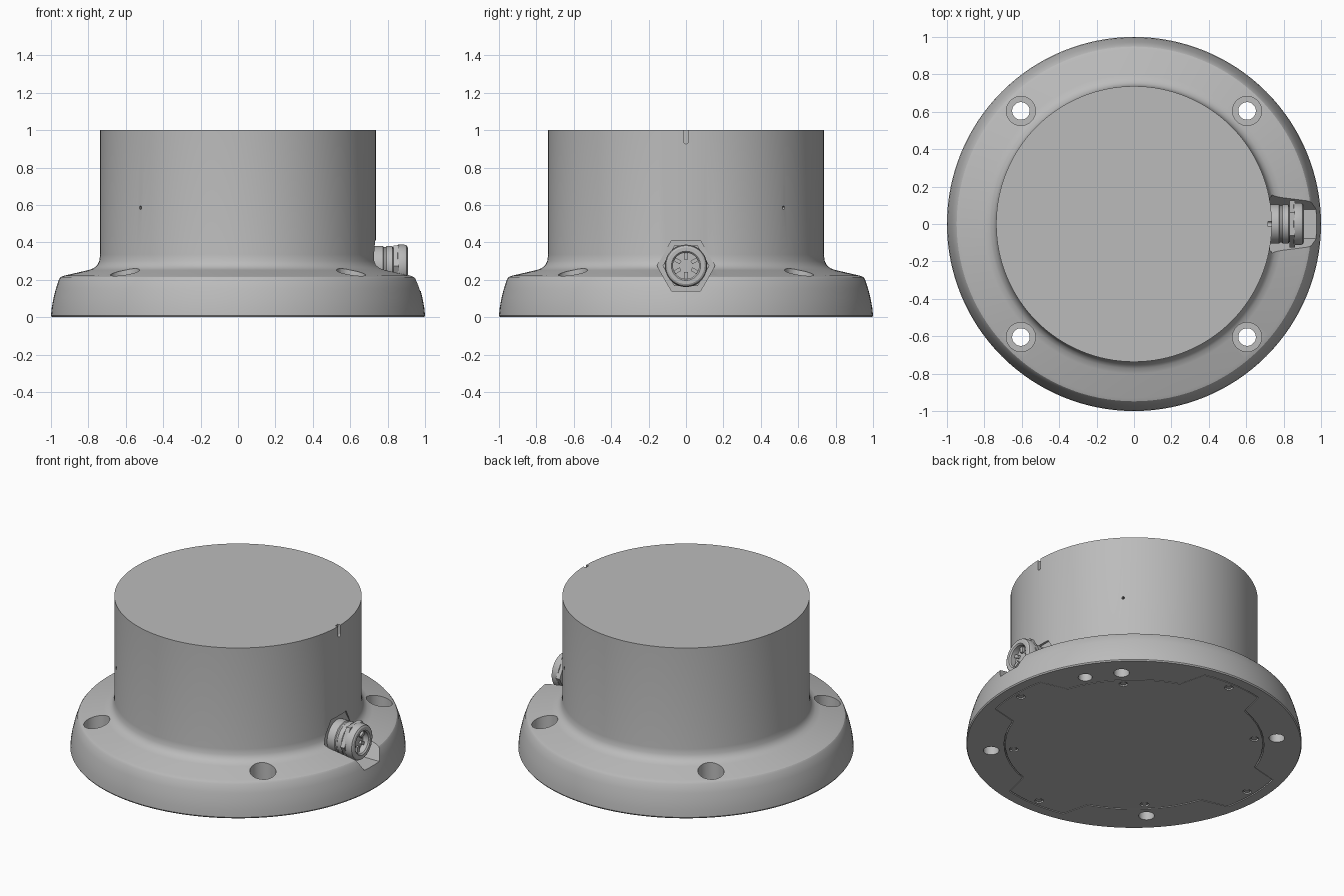
import bpy, bmesh
from math import sin, cos, pi, radians
from mathutils import Matrix, Vector

cube = bpy.data.objects.get("Cube")
if cube:
    bpy.data.objects.remove(cube)

grey = bpy.data.materials.new("satin grey")
grey.use_nodes = True
colour = (0.5, 0.5, 0.5, 1)
grey.diffuse_color = colour
grey.node_tree.nodes["Principled BSDF"].inputs["Base Color"].default_value = colour

ALONG_X = Matrix.Rotation(pi / 2, 4, "Y")


def finish(name, bm, matrix=Matrix()):
    bmesh.ops.transform(bm, matrix=matrix, verts=bm.verts)
    bmesh.ops.recalc_face_normals(bm, faces=bm.faces)
    mesh = bpy.data.meshes.new(name)
    bm.to_mesh(mesh)
    bm.free()
    mesh.materials.append(grey)
    obj = bpy.data.objects.new(name, mesh)
    bpy.context.collection.objects.link(obj)
    return obj


def lathe(name, profile, sides=48, matrix=Matrix()):
    """Closed solid of revolution about z from (radius, height) points."""
    bm = bmesh.new()
    rings = []
    for r, z in profile:
        n = 1 if r == 0 else sides
        rings.append([bm.verts.new((r * cos(2 * pi * i / sides), r * sin(2 * pi * i / sides), z))
                      for i in range(n)])
    for a, b in zip(rings, rings[1:]):
        for i in range(sides):
            j = (i + 1) % sides
            corners = [a[i % len(a)], a[j % len(a)], b[j % len(b)], b[i % len(b)]]
            bm.faces.new(list(dict.fromkeys(corners)))
    for v in [v for v in bm.verts if v.co.xy.length < 1e-6]:
        bmesh.ops.dissolve_verts(bm, verts=[v])   # flat caps as single faces
    return finish(name, bm, matrix)


def rod(name, r, z0, z1, sides=32, matrix=Matrix()):
    return lathe(name, [(0, z0), (r, z0), (r, z1), (0, z1)], sides, matrix)


def prism(name, outline, z0, z1):
    bm = bmesh.new()
    face = bm.faces.new([bm.verts.new((x, y, z0)) for x, y in outline])
    out = bmesh.ops.extrude_face_region(bm, geom=[face])["geom"]
    bmesh.ops.translate(bm, vec=(0, 0, z1 - z0),
                        verts=[v for v in out if isinstance(v, bmesh.types.BMVert)])
    return finish(name, bm)


def box(name, size, matrix):
    bm = bmesh.new()
    bmesh.ops.create_cube(bm, size=1)
    bmesh.ops.scale(bm, vec=size, verts=bm.verts)
    return finish(name, bm, matrix)


def cut(target, cutter):
    cutter.hide_render = True
    mod = target.modifiers.new("cut", "BOOLEAN")
    mod.operation, mod.solver, mod.object = "DIFFERENCE", "EXACT", cutter
    bpy.context.view_layer.objects.active = target
    bpy.ops.object.modifier_apply(modifier=mod.name)
    bpy.data.objects.remove(cutter)


def smooth(obj):
    bpy.ops.object.select_all(action="DESELECT")
    obj.select_set(True)
    bpy.context.view_layer.objects.active = obj
    bpy.ops.object.shade_smooth_by_angle(angle=radians(30))


def turned(degrees, radius, z=0):
    return Matrix.Rotation(radians(degrees), 4, "Z") @ Matrix.Translation((radius, 0, z))


# Housing: flared flange, fillet and drum
housing = lathe("housing", [
    (0, 0), (0.995, 0), (1, 0.008), (0.996, 0.05), (0.987, 0.1), (0.973, 0.155), (0.956, 0.205),
    (0.948, 0.215), (0.93, 0.222), (0.80, 0.252), (0.772, 0.262), (0.753, 0.278), (0.742, 0.3),
    (0.737, 0.335), (0.737, 1), (0, 1)], 128)

# Counterbored mounting holes
for a in range(45, 360, 90):
    cut(housing, lathe("mount_cutter", [(0, -0.1), (0.047, -0.1), (0.047, 0.12), (0.078, 0.12),
                                        (0.078, 0.4), (0, 0.4)], 32, turned(a, 0.855)))
# Blind drain hole underneath
cut(housing, rod("drain_cutter", 0.042, -0.1, 0.12, 32, turned(30, 0.85)))
# Hexagonal pocket for the cable gland
cut(housing, rod("pocket_cutter", 0.155, 0.722, 1.2, 6,
                 Matrix.Translation((0, 0, 0.275)) @ ALONG_X @ Matrix.Rotation(pi / 2, 4, "Z")))
# Index slot at the top edge, with rounded lower end
cut(housing, box("slot_cutter", (0.04, 0.026, 0.2), Matrix.Translation((0.737, 0, 1.04))))
cut(housing, rod("slot_end_cutter", 0.013, 0.717, 0.8, 16,
                 Matrix.Translation((0, 0, 0.94)) @ ALONG_X))
# Pin holes on opposite sides of the drum
for a in (45, 225):
    cut(housing, rod("pin_cutter", 0.009, -0.04, 0.04, 12, turned(a, 0.737, 0.585) @ ALONG_X))


# Bottom cover: four lobes separated by notches around the mounting holes
def cover_outline(gap):
    points = []
    for a in range(0, 360, 90):
        for r, start, end in ((0.93, -13, 13), (0.775, 19, 71)):
            for i in range(9):
                t = radians(a + start + (end - start) * i / 8)
                points.append(((r - gap) * cos(t), (r - gap) * sin(t)))
    return points


cut(housing, prism("cover_cutter", cover_outline(0), -0.1, 0.02))
smooth(housing)
cover = prism("bottom_cover", cover_outline(0.007), 0.001, 0.021)
for a in range(0, 360, 45):
    r = 0.72 if a % 90 else 0.88
    cut(cover, rod("screw_cutter", 0.026, -0.1, 0.012, 20, turned(a, r)))
    smooth(rod(f"cover_screw_{a // 45}", 0.018, 0.004, 0.014, 20, turned(a, r)))
smooth(cover)

# Cable gland
GLAND = Matrix.Translation((0, 0, 0.275)) @ ALONG_X
smooth(lathe("gland_body", [
    (0, 0.7), (0.105, 0.7), (0.105, 0.775), (0.1, 0.78), (0.1, 0.79), (0.105, 0.795),
    (0.105, 0.825), (0.097, 0.83), (0.097, 0.85), (0.113, 0.855), (0.113, 0.89), (0.108, 0.902),
    (0.098, 0.908), (0.078, 0.908), (0.07, 0.9), (0.07, 0.85), (0, 0.85)], 48, GLAND))
smooth(rod("gland_nut", 0.125, 0.832, 0.862, 6, GLAND @ Matrix.Rotation(pi / 2, 4, "Z")))

# Clamping fingers inside the gland
for i in range(6):
    spoke = Matrix.Rotation(pi / 3 * i, 4, "Z") @ Matrix.Translation((0.052, 0, 0.862))
    box(f"gland_finger_{i + 1}", (0.036, 0.02, 0.03), GLAND @ spoke)
